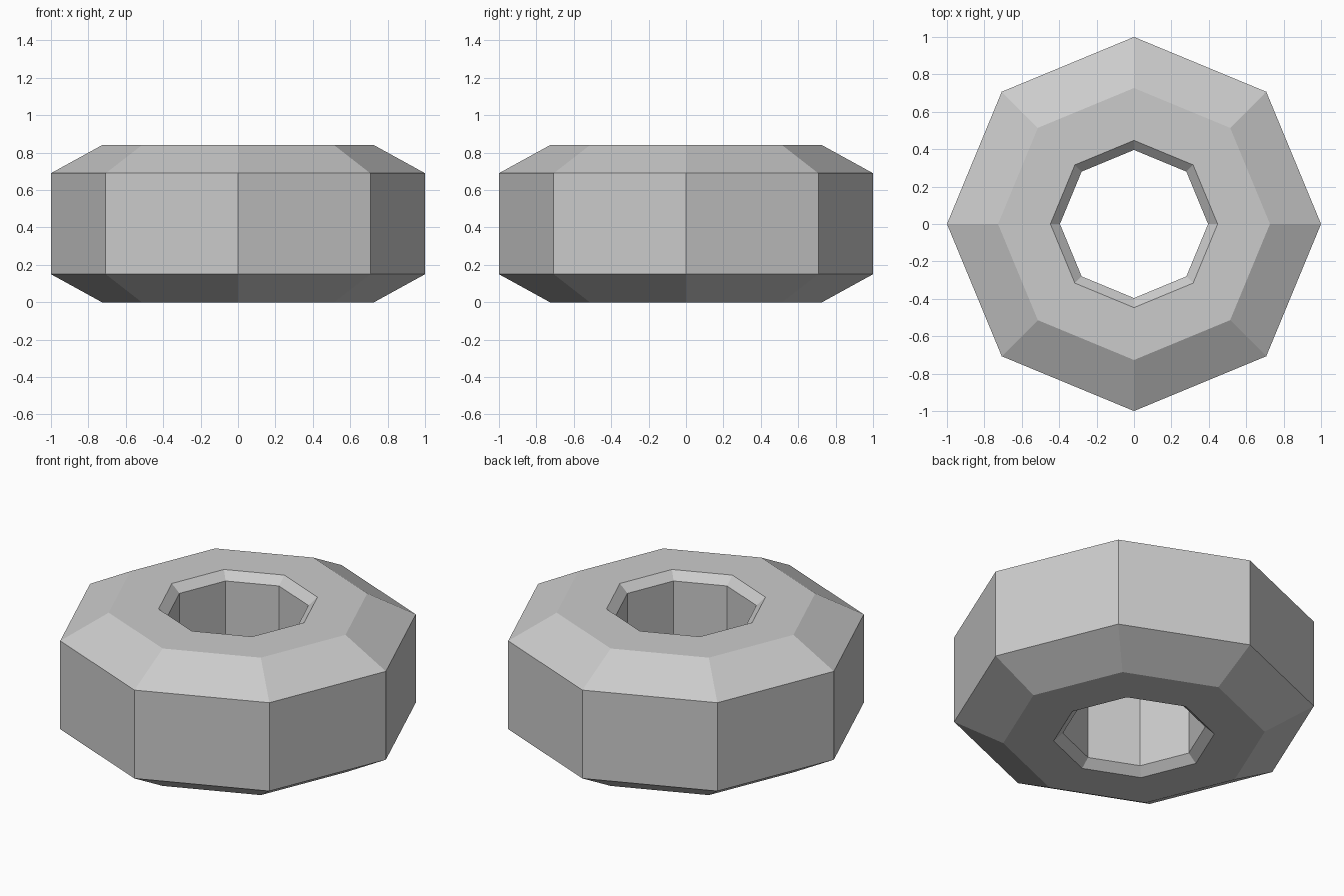
import bpy, bmesh, math

if "Cube" in bpy.data.objects:
    bpy.data.objects.remove(bpy.data.objects["Cube"])

SIDES = 8
# Closed cross-section of the ring: (radius, height)
PROFILE = [(0.727, 0.0), (1.0, 0.15), (1.0, 0.69), (0.727, 0.84),
           (0.447, 0.84), (0.396, 0.793), (0.396, 0.047), (0.447, 0.0)]

bm = bmesh.new()

# One octagonal loop per profile point
loops = []
for r, z in PROFILE:
    angles = [2 * math.pi * i / SIDES for i in range(SIDES)]
    loops.append([bm.verts.new((r * math.cos(a), r * math.sin(a), z)) for a in angles])

# Bridge neighbouring loops with flat quads
for a, b in zip(loops, loops[1:] + loops[:1]):
    for i in range(SIDES):
        j = (i + 1) % SIDES
        bm.faces.new((a[i], a[j], b[j], b[i]))
bmesh.ops.recalc_face_normals(bm, faces=bm.faces)

# Chamfered octagonal ring
mesh = bpy.data.meshes.new("octagonal_ring")
bm.to_mesh(mesh)
bm.free()
bpy.context.collection.objects.link(bpy.data.objects.new("octagonal_ring", mesh))
